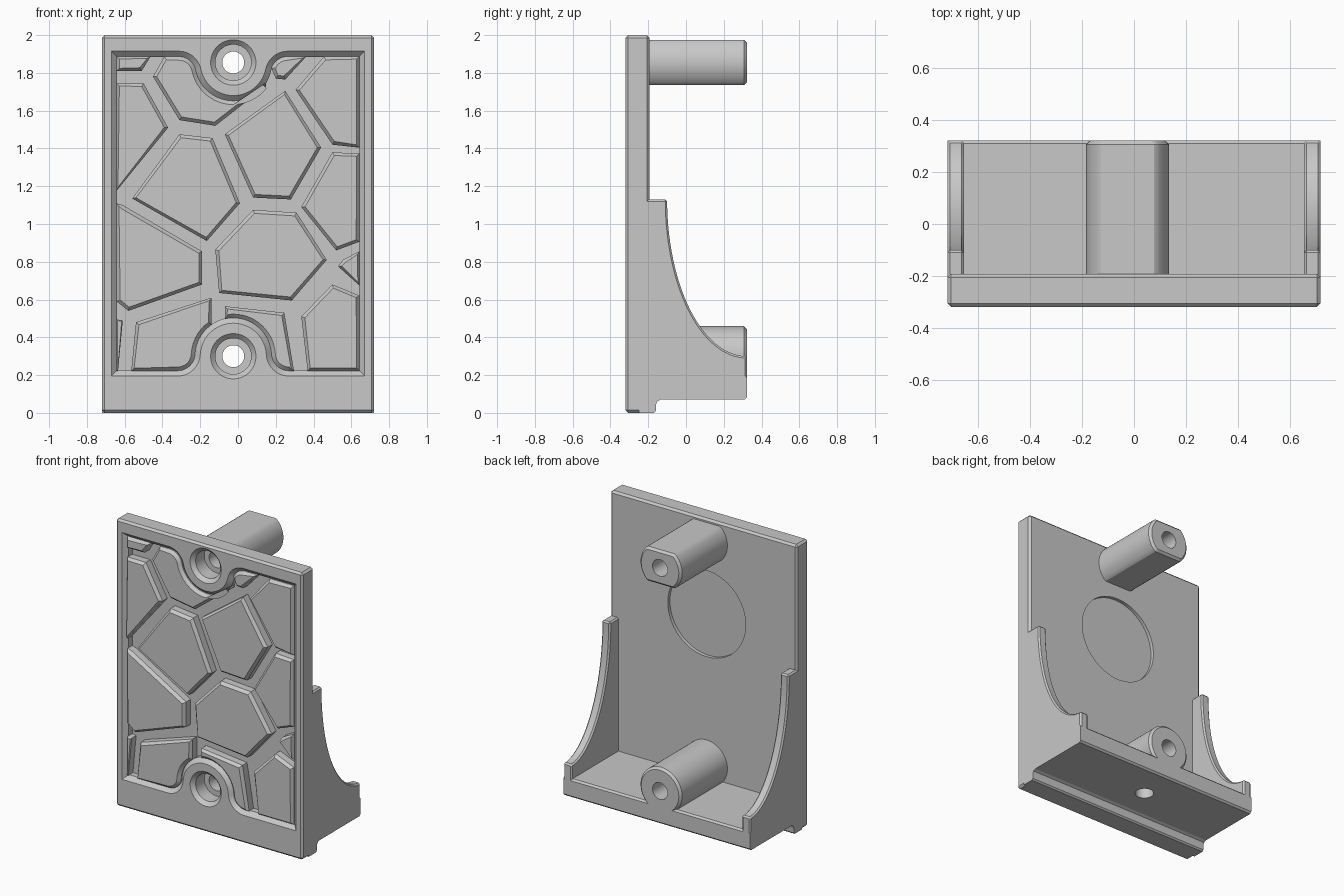
import bpy, bmesh
from math import sin, cos, pi, atan2, sqrt

cube = bpy.data.objects.get("Cube")
if cube:
    bpy.data.objects.remove(cube)

GREY = (0.58, 0.58, 0.58, 1)
mat = bpy.data.materials.new("plain grey")
mat.use_nodes = True
mat.diffuse_color = GREY
mat.node_tree.nodes["Principled BSDF"].inputs["Base Color"].default_value = GREY

HOLE_X, TOP_Z, LOW_Z = -0.025, 1.855, 0.3
FRONT, BACK, REAR, SIDE = -0.32, -0.192, 0.322, 0.72
FLOOR, SHOULDER = -0.25, -0.3


def make(name, bm):
    bmesh.ops.recalc_face_normals(bm, faces=bm.faces)
    mesh = bpy.data.meshes.new(name)
    bm.to_mesh(mesh)
    bm.free()
    mesh.materials.append(mat)
    obj = bpy.data.objects.new(name, mesh)
    bpy.context.collection.objects.link(obj)
    return obj


def add_loft(bm, rings):
    """Closed solid through rings of equal point count."""
    loops = [[bm.verts.new(p) for p in ring] for ring in rings]
    n = len(loops[0])
    for a, b in zip(loops, loops[1:]):
        for i in range(n):
            j = (i + 1) % n
            bm.faces.new((a[i], a[j], b[j], b[i]))
    bm.faces.new(loops[0])
    bm.faces.new(loops[-1])


def loft(name, rings):
    bm = bmesh.new()
    add_loft(bm, rings)
    return make(name, bm)


def along_y(points, y):
    return [(x, y, z) for x, z in points]


def along_x(points, x):
    return [(x, y, z) for y, z in points]


def circle(z, r, flat=9, n=64):
    """Circle around a screw axis, optionally flattened above and below."""
    turn = [2 * pi * i / n for i in range(n)]
    return [(HOLE_X + r * cos(a), z + max(-flat, min(flat, r * sin(a)))) for a in turn]


def arc(cx, cz, r, a, b, n=12):
    turn = [a + (b - a) * i / n for i in range(n + 1)]
    return [(cx + r * cos(t), cz + r * sin(t)) for t in turn]


def boss_edge(line_z, boss_z, side, d):
    """Edge running along line_z and swinging round a boss; side is +1 for the lower edge."""
    R, r = 0.175, 0.12
    cz = line_z + side * r
    dz = cz - boss_z
    dx = sqrt((R + r) ** 2 - dz * dz)
    lean = atan2(-dz * side, dx)
    pts = arc(-dx, 0, r - d, -pi / 2, lean)
    pts += arc(0, -dz * side, R + d, pi + lean, -lean, 24)[1:-1]
    pts += arc(dx, 0, r - d, pi - lean, 1.5 * pi)
    return [(HOLE_X + x, cz + side * z) for x, z in pts]


def pocket_outline(d):
    w, low, high = 0.67 - d, 0.195, 1.915
    lower = boss_edge(low, LOW_Z, 1, d)
    upper = boss_edge(high, TOP_Z, -1, d)[::-1]
    return ([(-w, low + d)] + lower + [(w, low + d), (w, high - d)]
            + upper + [(-w, high - d)])


def finish(obj, cutters=(), bevel=0, operation='DIFFERENCE'):
    if bevel:
        mod = obj.modifiers.new("chamfer", 'BEVEL')
        mod.width, mod.segments = bevel, 1
        mod.limit_method, mod.angle_limit = 'ANGLE', 0.7
    for cutter in cutters:
        mod = obj.modifiers.new("cut", 'BOOLEAN')
        mod.operation, mod.solver, mod.object = operation, 'EXACT', cutter
    graph = bpy.context.evaluated_depsgraph_get()
    mesh = bpy.data.meshes.new_from_object(obj.evaluated_get(graph))
    obj.modifiers.clear()
    obj.data = mesh
    bpy.ops.object.select_all(action='DESELECT')
    obj.select_set(True)
    bpy.context.view_layer.objects.active = obj
    bpy.ops.object.shade_smooth_by_angle(angle=0.4)


# Cutters: stepped screw bores, front pocket, tile limit, rear round recess, base hole
def bore(name, z):
    steps = [(-0.33, 0.13), (-0.295, 0.095), (-0.2, 0.095), (-0.2, 0.058), (0.4, 0.058)]
    return loft(name, [along_y(circle(z, r), y) for y, r in steps])


bores = [bore("upper_bore_cutter", TOP_Z), bore("lower_bore_cutter", LOW_Z)]
pocket = loft("pocket_cutter", [along_y(pocket_outline(d), y) for d, y in
                                ((-0.01, FRONT - 0.01), (0.03, -0.29), (0.03, FLOOR))])
limit = loft("tile_limit", [along_y(pocket_outline(0.028), y) for y in (-0.4, -0.1)])
recess = loft("recess_cutter", [along_y(circle(1.34, 0.3), y) for y in (-0.216, -0.1)])
drill = loft("drill_cutter", [[(x, y + 0.075, z) for x, y in circle(0, 0.06)]
                              for z in (-0.1, 0.17)])

# Upright plate with framed pocket
outline = [(-SIDE, 0), (SIDE, 0), (SIDE, 2), (-SIDE, 2)]
plate = loft("upright_plate", [along_y(outline, y) for y in (FRONT, BACK)])
finish(plate, [pocket, recess] + bores, bevel=0.014)

# Raised irregular tiles, trimmed to the pocket and chamfered on top
TILES = [
    [(-.31, 1.475), (-.135, 1.455), (.01, 1.11), (-.165, .91), (-.56, 1.135)],
    [(-.07, 1.475), (.25, 1.705), (.44, 1.405), (.28, 1.13), (.08, 1.14)],
    [(.08, 1.075), (.31, 1.06), (.47, .81), (.285, .595), (-.1, .635), (-.12, .865)],
    [(-.68, 1.12), (-.61, 1.1), (-.19, .855), (-.19, .68), (-.58, .54), (-.68, .62)],
    [(-.54, .48), (-.14, .61), (-.14, .17), (-.57, .17)],
    [(-.07, .565), (.245, .53), (.305, .17), (-.07, .17)],
    [(.5, .68), (.67, .61), (.67, .17), (.375, .17), (.335, .51)],
    [(.53, .775), (.555, .81), (.67, .87), (.67, .65)],
    [(.5, 1.38), (.68, 1.37), (.68, .92), (.52, .86), (.335, 1.09)],
    [(.305, 1.71), (.5, 1.42), (.68, 1.4), (.68, 1.94), (.5, 1.94)],
    [(.17, 1.84), (.2, 1.77), (.25, 1.765), (.41, 1.94), (.17, 1.94)],
    [(-.36, 1.94), (-.45, 1.78), (-.31, 1.55), (-.12, 1.52), (.15, 1.73), (.1, 1.94)],
    [(-.68, 1.745), (-.5, 1.745), (-.37, 1.51), (-.68, 1.13)],
    [(-.68, 1.81), (-.51, 1.81), (-.43, 1.94), (-.68, 1.94)],
    [(-.68, .5), (-.61, .49), (-.64, .17), (-.68, .17)],
]
bm = bmesh.new()
for tile in TILES:
    add_loft(bm, [along_y(tile, y) for y in (-0.235, SHOULDER)])
tiles = make("pocket_tiles", bm)
finish(tiles, [limit], operation='INTERSECT')
bm = bmesh.new()
bm.from_mesh(tiles.data)
for top in [f for f in bm.faces if f.calc_center_median().y < SHOULDER + 0.001]:
    width = min(0.02, 0.8 * top.calc_area() / top.calc_perimeter())
    bmesh.ops.inset_individual(bm, faces=[top], thickness=width, depth=width)
bm.to_mesh(tiles.data)
bm.free()
finish(tiles)

# Shelf at the foot with a stepped underside
shelf = loft("base_shelf", [along_x([(-0.25, 0), (-0.17, 0), (-0.16, 0.01), (-0.16, 0.04),
                                     (-0.153, 0.061), (-0.135, 0.07), (REAR - 0.012, 0.07),
                                     (REAR, 0.082), (REAR, 0.188), (REAR - 0.012, 0.2),
                                     (-0.25, 0.2)], x) for x in (-SIDE, SIDE)])
finish(shelf, [drill] + bores)

# Side gussets with a swept elliptical edge
curve = [(REAR - 0.422 * cos(t), 1.13 - 0.83 * sin(t))
         for t in [pi / 2 * i / 28 for i in range(29)]]
for name, side in (("left_gusset", 1), ("right_gusset", -1)):
    profile = [(-0.25, 0.1), (-0.25, 1.13)] + curve + [(REAR, 0.1)]
    finish(loft(name, [along_x(profile, side * x) for x in (0.656, SIDE)]), bevel=0.01)

# Screw posts, the upper one flattened above and below
for name, z, flat in (("upper_post", TOP_Z, 0.12), ("lower_post", LOW_Z, 1)):
    rings = [along_y(circle(z, 0.16 - c, flat - c), y)
             for y, c in ((-0.21, 0), (REAR - 0.015, 0), (REAR, 0.015))]
    finish(loft(name, rings), bores)

for cutter in bores + [pocket, limit, recess, drill]:
    bpy.data.objects.remove(cutter)
